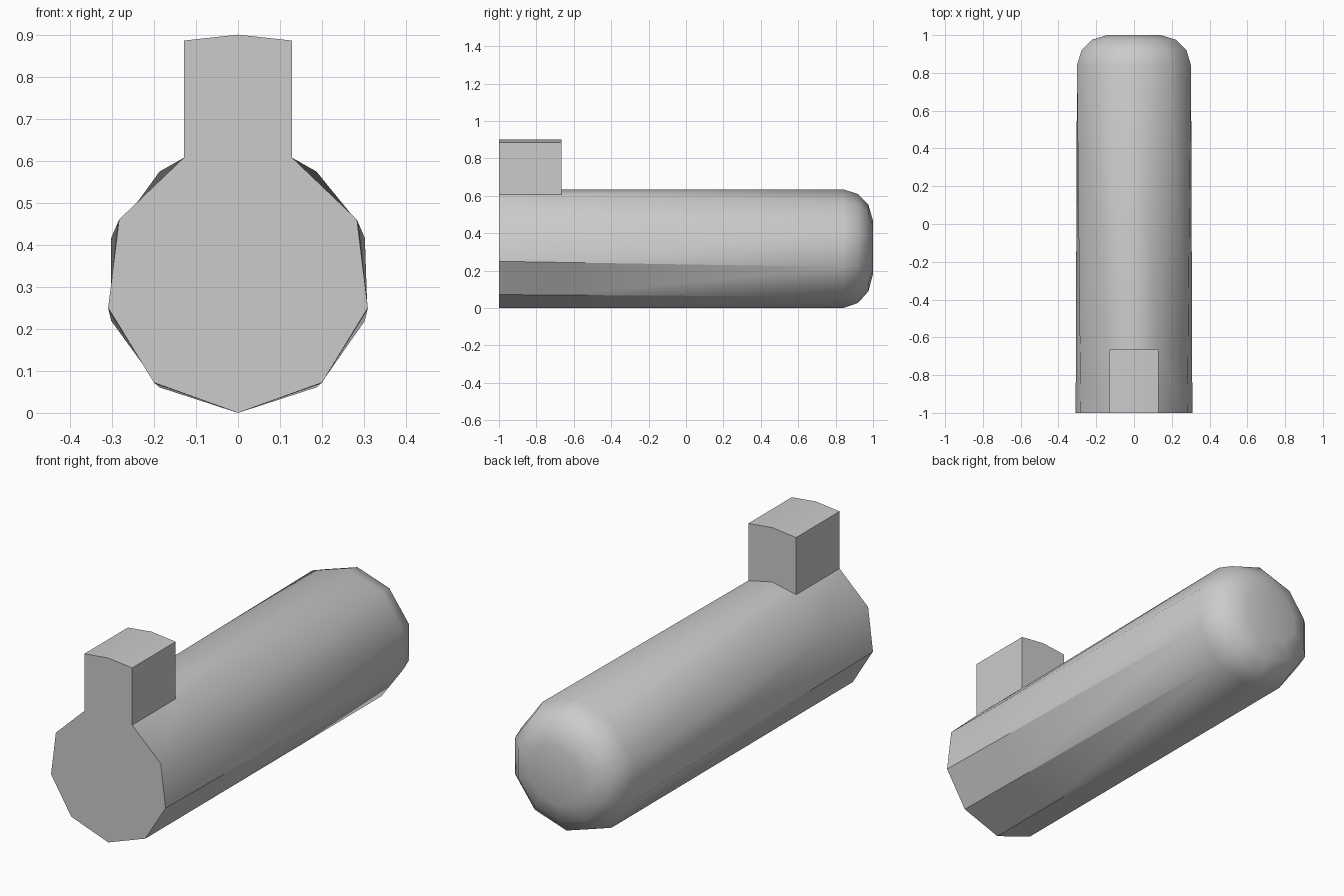
import bpy, bmesh
from math import sin, cos, pi, radians

cube = bpy.data.objects.get("Cube")
if cube:
    bpy.data.objects.remove(cube, do_unlink=True)

grey = bpy.data.materials.new("light grey")
grey.use_nodes = True
grey.diffuse_color = (0.6, 0.6, 0.6, 1)
grey.node_tree.nodes["Principled BSDF"].inputs["Base Color"].default_value = (0.6, 0.6, 0.6, 1)

R = 0.3175
SIDES = 10
FRONT, BLOCK_BACK, SHOULDER = -1.0, -0.665, 0.84

# Front outline, counter-clockwise from the bottom point
half = [(0.2, 0.072), (0.309, 0.25), (0.283, 0.46), (0.129, 0.607)]
front = [(0, 0)] + half + [(0, 2 * R)] + [(-x, z) for x, z in reversed(half)]
# Regular decagon at the rounded end
back = [(R * sin(2 * pi * i / SIDES), R - R * cos(2 * pi * i / SIDES)) for i in range(SIDES)]

bm = bmesh.new()


def ring(points, y):
    return [bm.verts.new((x, y, z)) for x, z in points]


def scaled(s):
    # The underside tapers in a little earlier than the top
    result = []
    for x, z in back:
        low = max(0, (R - z) / R) * 0.08 * (1 - s)
        result.append((x * s, R + (z - R) * (s - low)))
    return result


# Body: flat front, straight barrel, rounded far end
t = (BLOCK_BACK - FRONT) / (SHOULDER - FRONT)
middle = [(a[0] + (b[0] - a[0]) * t, a[1] + (b[1] - a[1]) * t) for a, b in zip(front, back)]
middle[4:7] = front[4:7]
rings = [ring(front, FRONT), ring(middle, BLOCK_BACK), ring(back, SHOULDER)]
for y, s in ((0.92, 0.92), (0.975, 0.74), (1.0, 0.47)):
    rings.append(ring(scaled(s), y))

block_faces = []
for k, (a, b) in enumerate(zip(rings, rings[1:])):
    for i in range(SIDES):
        j = (i + 1) % SIDES
        face = bm.faces.new((a[i], a[j], b[j], b[i]))
        if k == 0 and i in (4, 5):
            block_faces.append(face)
cap = bm.faces.new(list(reversed(rings[0])))
bm.faces.new(rings[-1])

# Upright block pulled out of the top of the barrel
out = bmesh.ops.extrude_face_region(bm, geom=block_faces)["geom"]
for v in out:
    if isinstance(v, bmesh.types.BMVert):
        v.co.z = 0.9 if abs(v.co.x) < 0.01 else 0.886
bmesh.ops.delete(bm, geom=[f for f in block_faces if f.is_valid], context="FACES")

# Merge the flush front into one flat face
flush = [f for f in bm.faces if all(abs(v.co.y - FRONT) < 1e-5 for v in f.verts)]
bmesh.ops.dissolve_faces(bm, faces=flush, use_verts=False)
bmesh.ops.recalc_face_normals(bm, faces=bm.faces[:])

# Smooth upper barrel, crisp lower ridges and corners
for f in bm.faces:
    f.smooth = True
for e in bm.edges:
    p, q = (v.co for v in e.verts)
    ridge = abs(p.y - q.y) > 0.2 and max(p.z, q.z) < 0.3
    if ridge or e.calc_face_angle(0) > radians(42):
        e.smooth = False

mesh = bpy.data.meshes.new("barrel_with_block")
bm.to_mesh(mesh)
bm.free()
mesh.materials.append(grey)
obj = bpy.data.objects.new("barrel_with_block", mesh)
bpy.context.collection.objects.link(obj)
